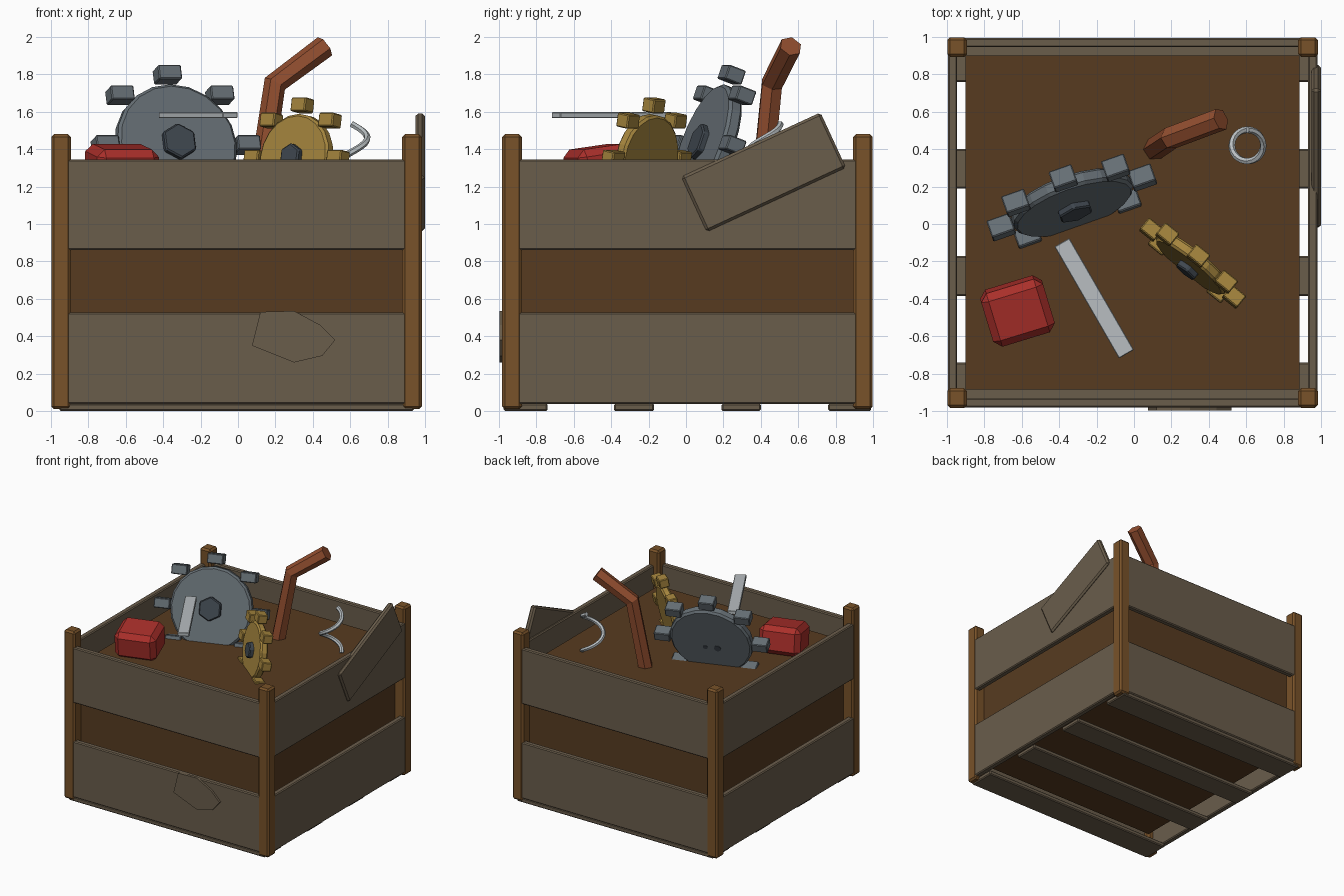
import bpy, bmesh, math
from mathutils import Matrix, Vector

if "Cube" in bpy.data.objects:
    bpy.data.objects.remove(bpy.data.objects["Cube"])


def material(name, *rgb):
    lin = [((c / 255 + 0.055) / 1.055) ** 2.4 for c in rgb] + [1]
    m = bpy.data.materials.new(name)
    m.use_nodes = True
    m.diffuse_color = lin
    m.node_tree.nodes["Principled BSDF"].inputs["Base Color"].default_value = lin
    return m


BOARD = material("weathered board", 106, 93, 75)
POST = material("post wood", 120, 82, 41)
FILL = material("dark brown fill", 87, 59, 32)
RED = material("red", 170, 47, 42)
STEEL = material("grey steel", 102, 111, 117)
DARK = material("dark steel", 63, 71, 79)
BRASS = material("brass", 166, 134, 62)
COPPER = material("copper", 146, 78, 47)
SILVER = material("silver", 184, 190, 193)


def finish(name, bm, mat, frame=Matrix(), bevel=0.0):
    bmesh.ops.recalc_face_normals(bm, faces=bm.faces)
    if bevel:
        sharp = [e for e in bm.edges if e.calc_face_angle(0) > 0.8]
        bmesh.ops.bevel(bm, geom=sharp, offset=bevel, segments=1, affect='EDGES')
    mesh = bpy.data.meshes.new(name)
    bm.to_mesh(mesh)
    bm.free()
    mesh.materials.append(mat)
    ob = bpy.data.objects.new(name, mesh)
    ob.matrix_world = frame
    bpy.context.collection.objects.link(ob)


def block(name, mat, size, frame, bevel=0.0):
    bm = bmesh.new()
    bmesh.ops.create_cube(bm, size=1)
    bmesh.ops.scale(bm, vec=size, verts=bm.verts)
    finish(name, bm, mat, frame, bevel)


def span(name, mat, x, y, z, bevel=0.008):
    lo, hi = Vector((x[0], y[0], z[0])), Vector((x[1], y[1], z[1]))
    block(name, mat, hi - lo, Matrix.Translation((lo + hi) / 2), bevel)


def disc(name, mat, radius, depth, sides, frame, bevel=0.0):
    bm = bmesh.new()
    bmesh.ops.create_cone(bm, cap_ends=True, segments=sides, radius1=radius,
                          radius2=radius, depth=depth)
    finish(name, bm, mat, frame, bevel)


def tube(name, mat, points, radius):
    cu = bpy.data.curves.new(name, 'CURVE')
    cu.dimensions = '3D'
    cu.bevel_depth, cu.bevel_resolution, cu.use_fill_caps = radius, 1, True
    sp = cu.splines.new('POLY')
    sp.use_smooth = False
    sp.points.add(len(points) - 1)
    for p, co in zip(sp.points, points):
        p.co = (*co, 1)
    cu.materials.append(mat)
    ob = bpy.data.objects.new(name, cu)
    bpy.context.collection.objects.link(ob)


# Crate: corner posts, two rows of boards on each side, floor slats, contents
X0, X1, Y0, Y1, T = -0.995, 0.98, -0.98, 0.995, 0.05
for sx, px in (("right", X0 - 0.003), ("left", X1 - 0.102)):
    for sy, py in (("front", Y0 - 0.003), ("back", Y1 - 0.102)):
        span(f"{sy}_{sx}_post", POST, (px, px + 0.105), (py, py + 0.105),
             (0.01, 1.48), 0.015)
for row, z in (("lower", (0.037, 0.527)), ("upper", (0.862, 1.345))):
    for side, y in (("front", Y0), ("back", Y1 - T)):
        span(f"{side}_{row}_board", BOARD, (X0 + 0.01, X1 - 0.01), (y, y + T), z)
    for side, x in (("right", X0), ("left", X1 - T)):
        span(f"{side}_{row}_board", BOARD, (x, x + T), (Y0 + 0.01, Y1 - 0.01), z)
for i, (a, b) in enumerate(((-0.975, -0.74), (-0.385, -0.17), (0.19, 0.4), (0.76, 0.99))):
    span(f"floor_slat_{i + 1}", BOARD, (X0 + 0.04, X1 - 0.04), (a, b), (0, 0.04))
span("crate_fill", FILL, (-0.9, 0.885), (-0.885, 0.9), (0.17, 1.18), 0)

# Loose plank nailed at an angle on the left side
block("loose_plank", BOARD, (0.05, 0.82, 0.325),
      Matrix.Translation((0.974, 0.415, 1.277)) @ Matrix.Rotation(math.radians(24.8), 4, 'X'), 0.014)

# Irregular patch on the lower front board
bm = bmesh.new()
outline = ((.12, .53), (.075, .35), (.3, .26), (.45, .295), (.52, .38), (.44, .46), (.3, .535))
face = bm.faces.new([bm.verts.new((x, -0.998, z)) for x, z in outline])
side = bmesh.ops.extrude_face_region(bm, geom=[face])["geom"]
bmesh.ops.translate(bm, vec=(0, 0.025, 0), verts=[v for v in side if isinstance(v, bmesh.types.BMVert)])
finish("front_patch", bm, BOARD)


# Half-buried gears with blocky teeth and a hexagonal hub
def gear(name, mat, centre, turn, lean, radius, tooth_radius, tooth, hub):
    frame = (Matrix.Translation(centre) @ Matrix.Rotation(math.radians(turn), 4, 'Z')
             @ Matrix.Rotation(math.radians(90 - lean), 4, 'X'))
    depth = tooth[2] * 0.8
    disc(name + "_disc", mat, radius, depth, 20, frame, depth * 0.2)
    for i in range(8):
        a = i * math.pi / 4
        spot = (tooth_radius * math.cos(a), tooth_radius * math.sin(a), 0)
        block(f"{name}_tooth_{i + 1}", mat, tooth, frame @ Matrix.Translation(spot), 0.006)
    disc(name + "_hub", DARK, hub, 0.05, 6,
         frame @ Matrix.Translation((0, 0, depth / 2 + 0.01)), 0.008)
    return frame, depth


frame, depth = gear("steel_gear", STEEL, (-0.332, 0.115, 1.422), 19.4, 20,
                    0.337, 0.4, (0.13, 0.08, 0.1), 0.1)
for i, (u, r) in enumerate(((0.05, 0.02), (-0.05, 0.03))):
    disc(f"steel_gear_back_hole_{i + 1}", DARK, r, 0.008, 8,
         frame @ Matrix.Translation((u, -0.06, -depth / 2)))
gear("brass_gear", BRASS, (0.313, -0.21, 1.354), -39, 10,
     0.235, 0.285, (0.1, 0.075, 0.08), 0.07)

# Bent copper pipe
tube("bent_pipe", COPPER, ((0.1, 0.395, 1.1), (0.197, 0.46, 1.75), (0.465, 0.56, 1.95)), 0.062)

# Coil spring winding down into the fill
steps = 30
coil = []
for i in range(steps + 1):
    t = i / steps
    a = math.radians(90 - 430 * t)
    coil.append((0.607 + 0.084 * math.cos(a), 0.42 + 0.084 * math.sin(a), 1.535 - 0.36 * t))
tube("coil_spring", SILVER, coil, 0.018)

# Flat metal strip
block("metal_strip", SILVER, (0.69, 0.092, 0.032),
      Matrix.Translation((-0.213, -0.397, 1.582)) @ Matrix.Rotation(math.radians(-60), 4, 'Z'), 0.004)

# Chamfered red can, tipped slightly forward
block("red_can", RED, (0.345, 0.3, 0.235),
      Matrix.Translation((-0.623, -0.465, 1.297)) @ Matrix.Rotation(math.radians(17), 4, 'Z')
      @ Matrix.Rotation(math.radians(8), 4, 'X'), 0.04)
